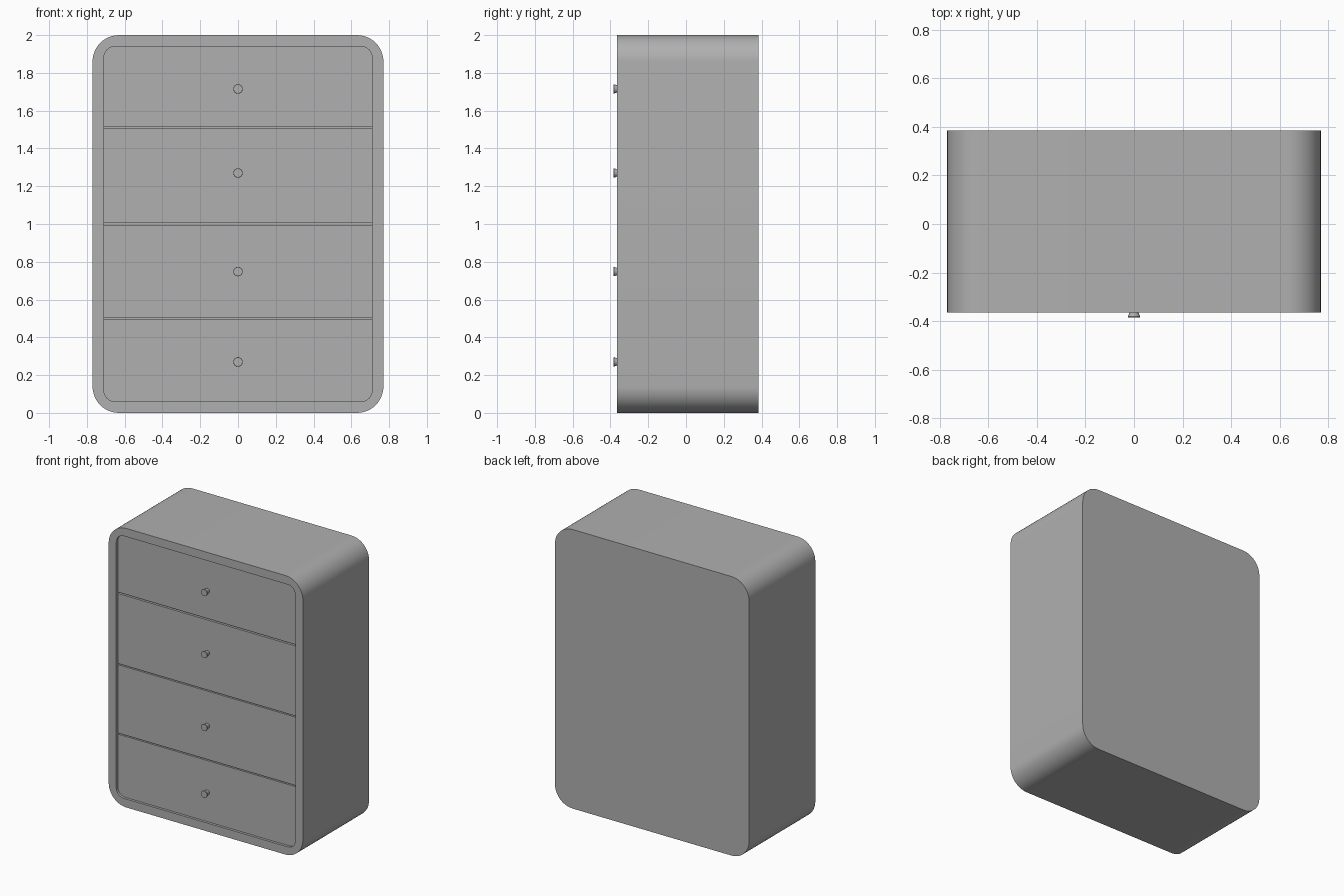
import bpy, bmesh, math

if "Cube" in bpy.data.objects:
    bpy.data.objects.remove(bpy.data.objects["Cube"])

SEG = 12

# Mid-grey paint
grey = bpy.data.materials.new("grey_paint")
grey.diffuse_color = (0.435, 0.435, 0.435, 1)
grey.use_nodes = True
grey.node_tree.nodes["Principled BSDF"].inputs["Base Color"].default_value = grey.diffuse_color


def outline(x, z0, z1, r_bottom, r_top):
    """Rounded rectangle, counter-clockwise seen from the front."""
    pts = []
    corners = [(x, z0, r_bottom, -90), (x, z1, r_top, 0),
               (-x, z1, r_top, 90), (-x, z0, r_bottom, 180)]
    for cx, cz, r, start in corners:
        ox = cx - math.copysign(r, cx)
        oz = cz + (r if cz == z0 else -r)
        n = SEG if r > 0 else 0
        for i in range(n + 1):
            a = math.radians(start + 90 * i / max(n, 1))
            pts.append((ox + r * math.cos(a), oz + r * math.sin(a)))
    return pts


def finish(name, bm):
    bmesh.ops.recalc_face_normals(bm, faces=bm.faces)
    me = bpy.data.meshes.new(name)
    bm.to_mesh(me)
    bm.free()
    me.materials.append(grey)
    ob = bpy.data.objects.new(name, me)
    bpy.context.collection.objects.link(ob)
    bpy.ops.object.select_all(action='DESELECT')
    ob.select_set(True)
    bpy.context.view_layer.objects.active = ob
    bpy.ops.object.shade_smooth_by_angle(angle=math.radians(30))
    return ob


def loft(name, rings):
    """Skin a list of (outline, y) rings and cap both ends."""
    bm = bmesh.new()
    loops = [[bm.verts.new((x, y, z)) for x, z in pts] for pts, y in rings]
    for a, b in zip(loops, loops[1:]):
        for i in range(len(a)):
            j = (i + 1) % len(a)
            bm.faces.new((a[i], a[j], b[j], b[i]))
    bm.faces.new(loops[0])
    bm.faces.new(loops[-1])
    return finish(name, bm)


FRONT, BACK, PANEL = -0.365, 0.385, -0.347

# Rounded case with a recessed front opening
outer = outline(0.77, 0, 2, 0.14, 0.14)
inner = outline(0.71, 0.06, 1.94, 0.06, 0.06)
loft("case", [(outer, BACK), (outer, FRONT), (inner, FRONT), (inner, -0.30)])

# Drawer fronts (bottom, top, knob height), separated by narrow gaps
drawers = [(0.06, 0.498, 0.27), (0.506, 0.996, 0.748),
           (1.004, 1.506, 1.27), (1.516, 1.94, 1.715)]
for n, (z0, z1, zk) in enumerate(drawers, 1):
    rb = 0.06 if n == 1 else 0
    rt = 0.06 if n == 4 else 0
    front = outline(0.71, z0, z1, rb, rt)
    loft(f"drawer_front_{n}", [(front, -0.299), (front, PANEL)])

    # Tapered round knob, wider at the tip
    rings = []
    for r, y in [(0.017, PANEL + 0.005), (0.019, FRONT), (0.025, -0.381), (0.0235, -0.385)]:
        circle = [(r * math.cos(i * math.tau / 32), zk + r * math.sin(i * math.tau / 32))
                  for i in range(32)]
        rings.append((circle, y))
    loft(f"knob_{n}", rings)
